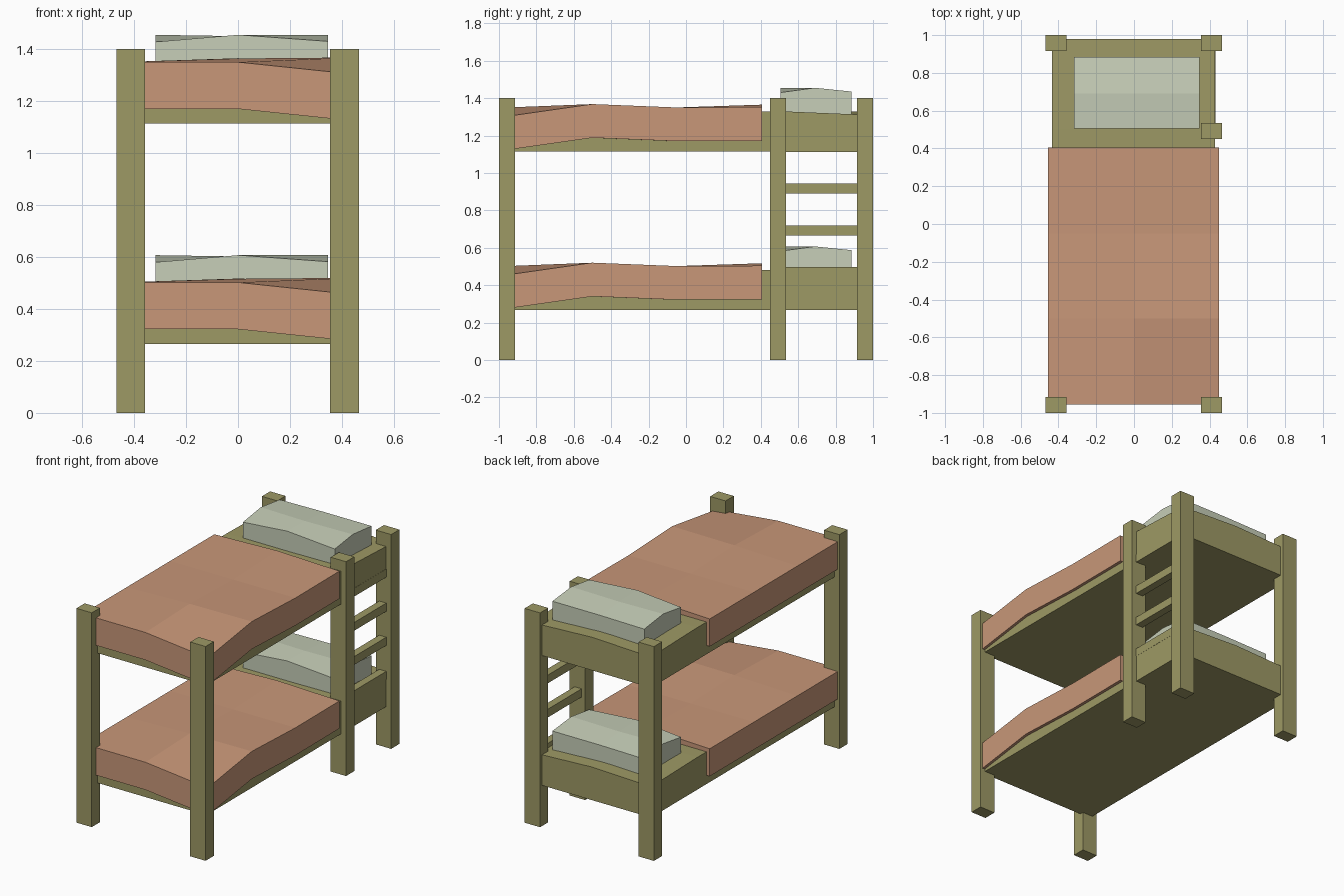
import bpy, bmesh

if "Cube" in bpy.data.objects:
    bpy.data.objects.remove(bpy.data.objects["Cube"])


def material(name, rgb):
    m = bpy.data.materials.new(name)
    m.diffuse_color = (*rgb, 1)
    m.use_nodes = True
    m.node_tree.nodes["Principled BSDF"].inputs["Base Color"].default_value = m.diffuse_color
    return m


WOOD = material("olive_wood", (0.34, 0.32, 0.13))
CLOTH = material("terracotta_cloth", (0.58, 0.31, 0.19))
LINEN = material("pale_linen", (0.57, 0.62, 0.48))


def finish(bm, name, mat):
    bmesh.ops.recalc_face_normals(bm, faces=bm.faces)
    me = bpy.data.meshes.new(name)
    bm.to_mesh(me)
    bm.free()
    me.materials.append(mat)
    ob = bpy.data.objects.new(name, me)
    bpy.context.collection.objects.link(ob)
    return ob


def box(name, lo, hi, mat):
    bm = bmesh.new()
    bmesh.ops.create_cube(bm, size=1)
    for v in bm.verts:
        v.co = [(a + b) / 2 + c * (b - a) for a, b, c in zip(lo, hi, v.co)]
    return finish(bm, name, mat)


def slab(name, xs, ys, heights, mat, dz, bottom=None, thick=0.18):
    """Uneven top sheet; underside is flat at bottom, or follows the top."""
    bm = bmesh.new()
    top = [[bm.verts.new((x, y, z + dz)) for x, z in zip(xs, row)]
           for y, row in zip(ys, heights)]
    low = [[bm.verts.new((v.co.x, v.co.y,
                          v.co.z - thick if bottom is None else bottom + dz))
            for v in row] for row in top]
    ny, nx = len(ys), len(xs)
    for g in (top, low):
        for j in range(ny - 1):
            for i in range(nx - 1):
                bm.faces.new((g[j][i], g[j][i + 1], g[j + 1][i + 1], g[j + 1][i]))
    rim = ([(0, i) for i in range(nx)] + [(j, nx - 1) for j in range(1, ny)]
           + [(ny - 1, i) for i in range(nx - 2, -1, -1)]
           + [(j, 0) for j in range(ny - 2, 0, -1)])
    for (a, b), (c, d) in zip(rim, rim[1:] + rim[:1]):
        bm.faces.new((top[a][b], top[c][d], low[c][d], low[a][b]))
    return finish(bm, name, mat)


# Corner posts and the extra ladder post
posts = {"front_left_post": (-0.468, -1.0), "front_right_post": (0.355, -1.0),
         "back_left_post": (-0.468, 0.915), "back_right_post": (0.355, 0.915),
         "ladder_post": (0.355, 0.45)}
for name, (x, y) in posts.items():
    box(name, (x, y, 0), (x + 0.111, y + 0.085, 1.4), WOOD)

# Ladder rungs between the two right-hand posts
for i in range(4):
    z = 0.443 + 0.223 * i
    box(f"ladder_rung_{i + 1}", (0.38, 0.53, z), (0.431, 0.92, z + 0.054), WOOD)

# Two bunks: mattress base, blanket and pillow
for level, dz in (("upper", 0), ("lower", -0.848)):
    slab(f"{level}_mattress", (-0.433, 0, 0.43), (-0.94, -0.5, 0.0, 0.5, 0.98),
         ((1.32, 1.32, 1.28), (1.32, 1.33, 1.33), (1.32, 1.32, 1.32),
          (1.325, 1.325, 1.33), (1.315, 1.33, 1.31)), WOOD, dz, bottom=1.114)
    slab(f"{level}_blanket", (-0.455, 0, 0.45), (-0.955, -0.5, -0.05, 0.405),
         ((1.35, 1.35, 1.303), (1.35, 1.364, 1.368),
          (1.35, 1.35, 1.35), (1.35, 1.365, 1.352)), CLOTH, dz)
    slab(f"{level}_pillow", (-0.318, 0, 0.346), (0.505, 0.69, 0.885),
         ((1.428, 1.455, 1.43), (1.455, 1.45, 1.455),
          (1.43, 1.435, 1.435)), LINEN, dz, bottom=1.3)
